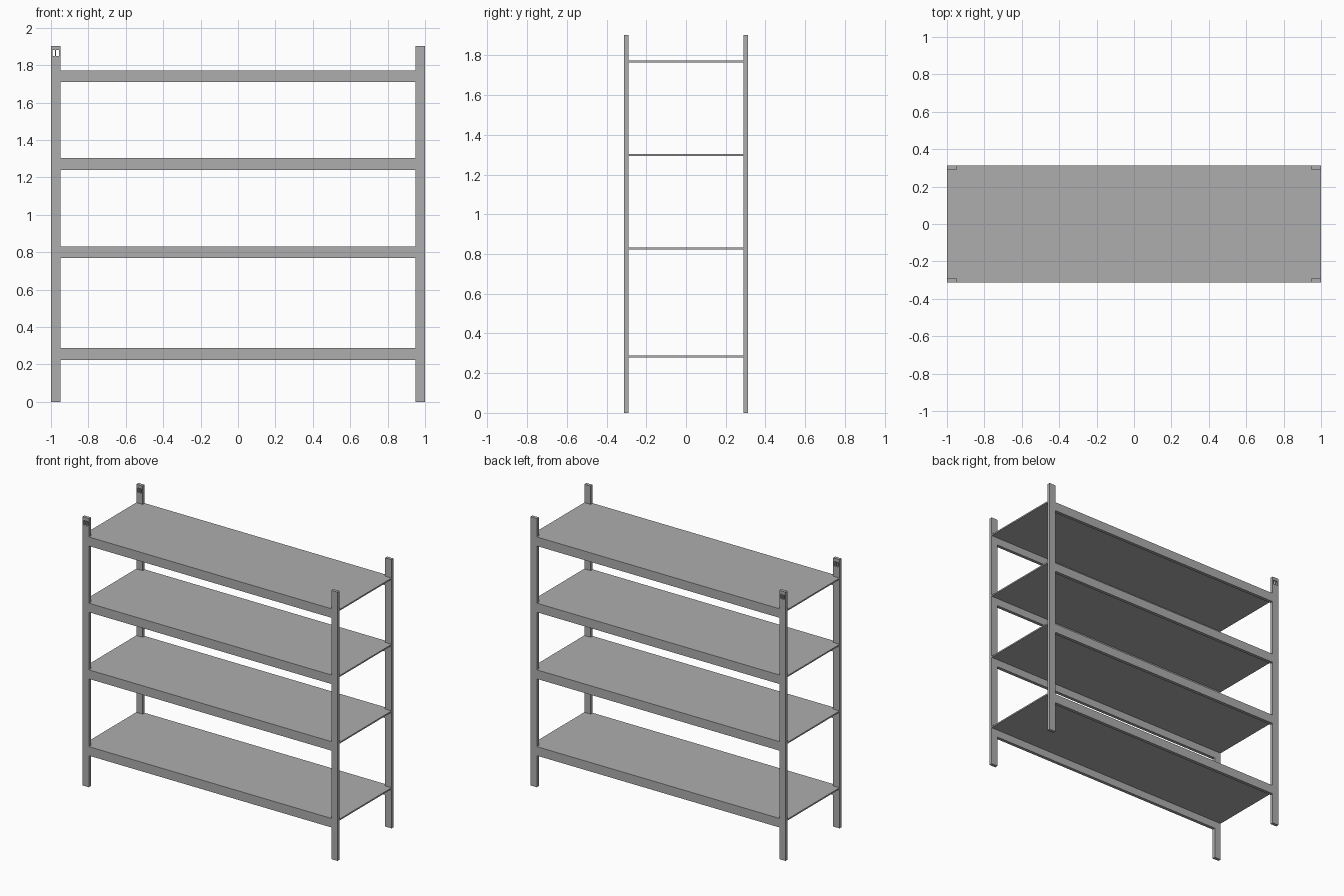
import bpy
import bmesh

cube = bpy.data.objects.get("Cube")
if cube:
    bpy.data.objects.remove(cube, do_unlink=True)

HALF_X, HALF_Y, HEIGHT = 1.0, 0.313, 1.903
POST_W, POST_D = 0.05, 0.023
BEAM_H, SHEET = 0.064, 0.01
SHELF_TOPS = (0.288, 0.832, 1.304, 1.773)

steel = bpy.data.materials.new("grey_steel")
steel.use_nodes = True
GREY = (0.42, 0.42, 0.42, 1)
steel.diffuse_color = GREY
steel.node_tree.nodes["Principled BSDF"].inputs["Base Color"].default_value = GREY


def finish(name, bm):
    bmesh.ops.recalc_face_normals(bm, faces=bm.faces)
    mesh = bpy.data.meshes.new(name)
    bm.to_mesh(mesh)
    bm.free()
    mesh.materials.append(steel)
    obj = bpy.data.objects.new(name, mesh)
    bpy.context.collection.objects.link(obj)
    return obj


def box(name, low, high):
    bm = bmesh.new()
    bmesh.ops.create_cube(bm, size=1)
    for v in bm.verts:
        v.co = [h if c > 0 else l for c, l, h in zip(v.co, low, high)]
    return finish(name, bm)


def cut(obj, cutters):
    """Subtract the cutters from obj, then discard them."""
    bpy.context.view_layer.objects.active = obj
    for cutter in cutters:
        mod = obj.modifiers.new("cut", "BOOLEAN")
        mod.operation = "DIFFERENCE"
        mod.solver = "EXACT"
        mod.object = cutter
        bpy.ops.object.modifier_apply(modifier=mod.name)
        bpy.data.objects.remove(cutter, do_unlink=True)


def corner_box(name, sx, sy, z0, z1, over=0.0):
    """Box in one corner of the plan, optionally reaching past the outside."""
    xs = sorted((sx * (HALF_X - POST_W), sx * (HALF_X + over)))
    ys = sorted((sy * (HALF_Y - POST_D), sy * (HALF_Y + over)))
    return box(name, (xs[0], ys[0], z0), (xs[1], ys[1], z1))


CORNERS = [(sx, sy) for sx in (-1, 1) for sy in (-1, 1)]

# Upright posts, with two slots near the top of the right-hand pair
for sx, sy in CORNERS:
    name = ("front" if sy < 0 else "back") + ("_left" if sx > 0 else "_right") + "_post"
    post = corner_box(name, sx, sy, 0, HEIGHT)
    if sx < 0:
        cut(post, [box("slot_cutter", (x - 0.007, -1, 1.848), (x + 0.007, 1, 1.88))
                   for x in (-0.985, -0.965)])

# Shelves: a sheet with a beam along the front and back, notched around the posts
for number, top in enumerate(SHELF_TOPS, 1):
    inner = HALF_Y - POST_D
    half = [(inner, top - SHEET), (inner, top - BEAM_H), (HALF_Y, top - BEAM_H), (HALF_Y, top)]
    profile = half + [(-y, z) for y, z in reversed(half)]
    bm = bmesh.new()
    face = bm.faces.new([bm.verts.new((-HALF_X, y, z)) for y, z in profile])
    side = bmesh.ops.extrude_face_region(bm, geom=[face], use_keep_orig=True)
    moved = [g for g in side["geom"] if isinstance(g, bmesh.types.BMVert)]
    bmesh.ops.translate(bm, verts=moved, vec=(2 * HALF_X, 0, 0))
    shelf = finish(f"shelf_{number}", bm)
    cut(shelf, [corner_box("notch_cutter", sx, sy, top - 0.1, top + 0.1, 0.1)
                for sx, sy in CORNERS])
